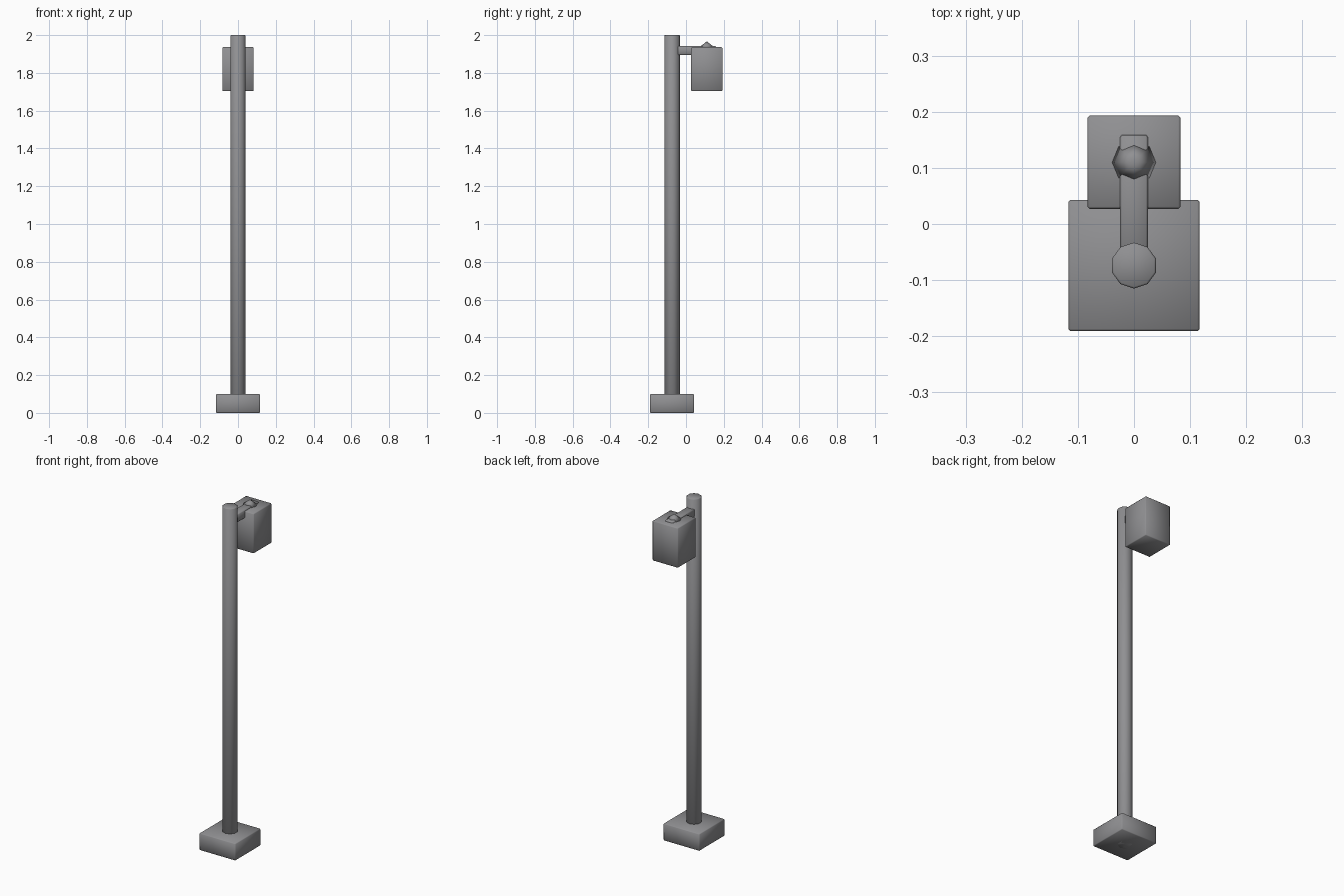
import bpy

if "Cube" in bpy.data.objects:
    bpy.data.objects.remove(bpy.data.objects["Cube"])

POLE_Y = -0.074
LAMP_Y = 0.11

metal = bpy.data.materials.new("dark_metal")
metal.diffuse_color = (0.28, 0.28, 0.29, 1)
metal.use_nodes = True
metal.node_tree.nodes["Principled BSDF"].inputs["Base Color"].default_value = metal.diffuse_color


def finish(ob, name, bevel=0):
    """Name, colour, bevel and fully smooth-shade a part."""
    ob.name = name
    ob.data.materials.append(metal)
    if bevel:
        mod = ob.modifiers.new("edge_bevel", 'BEVEL')
        mod.width = bevel
        mod.segments = 1
        mod.limit_method = 'ANGLE'
        mod.angle_limit = 1.0
    bpy.ops.object.shade_smooth()


def box(name, lo, hi, bevel):
    bpy.ops.mesh.primitive_cube_add(size=1, location=[(l + h) / 2 for l, h in zip(lo, hi)])
    ob = bpy.context.object
    ob.scale = [h - l for l, h in zip(lo, hi)]
    bpy.ops.object.transform_apply(location=False, rotation=False, scale=True)
    finish(ob, name, bevel)


# square footing
box("base_block", (-0.117, -0.191, 0), (0.117, 0.043, 0.1), 0.004)

# ten-sided pole, with a corner facing front and back
bpy.ops.mesh.primitive_cylinder_add(vertices=10, radius=0.041, depth=2.0,
                                    location=(0, POLE_Y, 1.0))
finish(bpy.context.object, "pole", 0.003)

# bracket arm running from the pole into the lamp
box("bracket_arm", (-0.025, POLE_Y, 1.895), (0.025, 0.159, 1.943), 0.004)

# lamp housing
box("lamp_housing", (-0.083, 0.027, 1.703), (0.083, 0.193, 1.936), 0.004)

# eight-sided pointed cap
bpy.ops.mesh.primitive_cone_add(vertices=8, radius1=0.044, radius2=0, depth=0.035,
                                location=(0, LAMP_Y, 1.9495))
finish(bpy.context.object, "lamp_cap")
